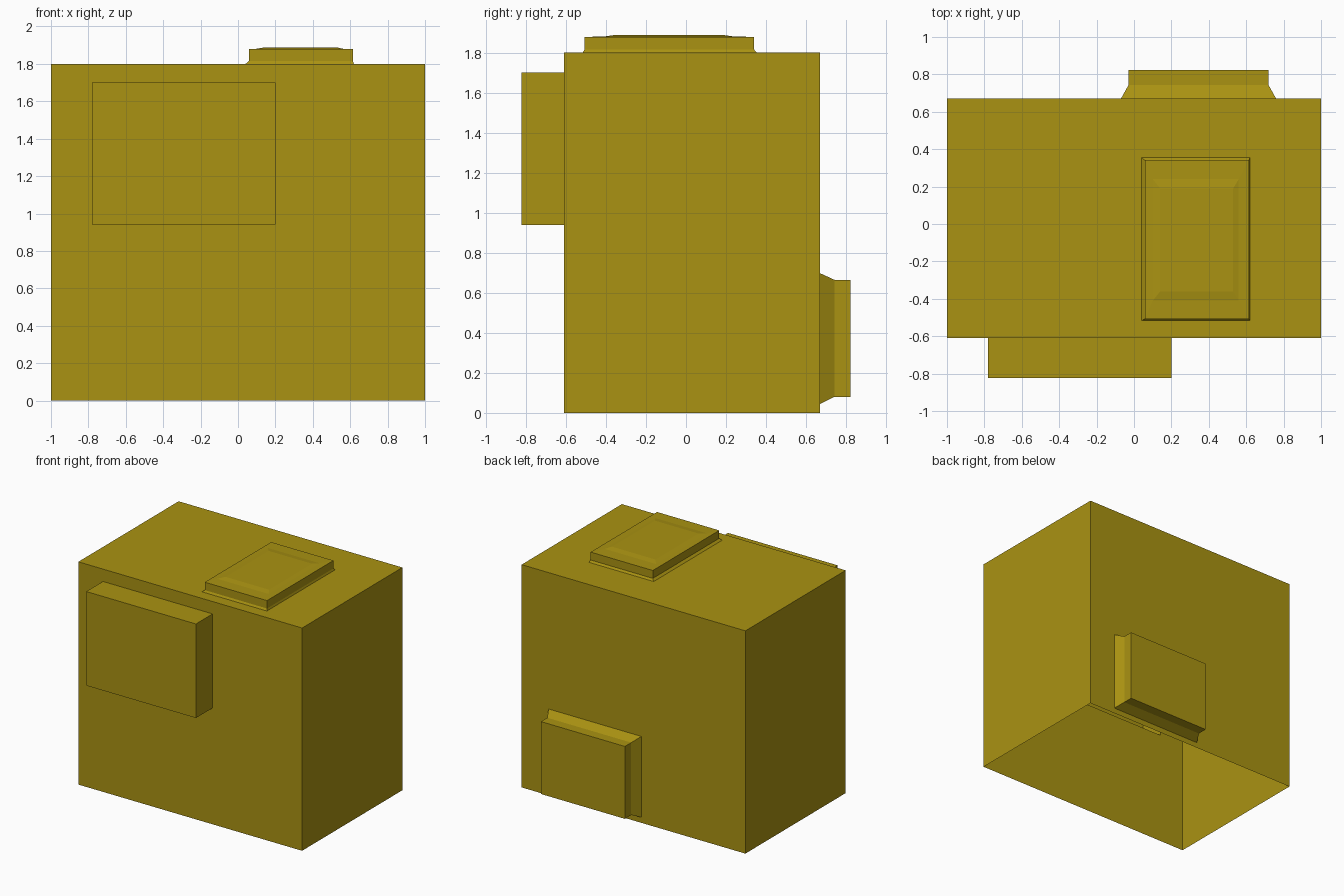
import bpy, bmesh

if "Cube" in bpy.data.objects:
    bpy.data.objects.remove(bpy.data.objects["Cube"])

mat = bpy.data.materials.new("olive")
mat.diffuse_color = (0.40, 0.29, 0.006, 1)
mat.use_nodes = True
mat.node_tree.nodes["Principled BSDF"].inputs["Base Color"].default_value = mat.diffuse_color

X, Y0, Y1, H = 1.0, -0.61, 0.67, 1.80


def stepped_wall(name, place, rings, cap=True):
    """Bridge nested rectangles (u0, u1, v0, v1, depth) into a hollow flat-faced shell."""
    bm = bmesh.new()
    loops = []
    for u0, u1, v0, v1, d in rings:
        corners = ((u0, v0), (u1, v0), (u1, v1), (u0, v1))
        loops.append([bm.verts.new(place(u, v, d)) for u, v in corners])
    for a, b in zip(loops, loops[1:]):
        for i in range(4):
            j = (i + 1) % 4
            bm.faces.new((a[i], a[j], b[j], b[i]))
    if cap:
        bm.faces.new(loops[-1])
    # Turn the faces outward: the cap must look along the depth axis
    bm.normal_update()
    axis = place(0, 0, 1) - place(0, 0, 0)
    if bm.faces[:][-1].normal.dot(axis) < 0:
        bmesh.ops.reverse_faces(bm, faces=bm.faces[:])
    mesh = bpy.data.meshes.new(name)
    bm.to_mesh(mesh)
    bm.free()
    mesh.materials.append(mat)
    obj = bpy.data.objects.new(name, mesh)
    bpy.context.collection.objects.link(obj)
    return obj


from mathutils import Vector

# Front wall with straight raised block
stepped_wall("front_wall", lambda u, v, d: Vector((u, d * -1 + Y0, v)), [
    (-X, X, 0, H, 0),
    (-0.78, 0.20, 0.94, 1.70, 0),
    (-0.78, 0.20, 0.94, 1.70, 0.213)])

# Back wall with flared block near the bottom
stepped_wall("back_wall", lambda u, v, d: Vector((u, Y1 + d, v)), [
    (-X, X, 0, H, 0),
    (-0.07, 0.76, 0.045, 0.698, 0),
    (-0.03, 0.72, 0.08, 0.665, 0.072),
    (-0.03, 0.72, 0.08, 0.665, 0.153)])

# Top wall with low hatch and slightly raised centre
stepped_wall("top_wall", lambda u, v, d: Vector((u, v, H + d)), [
    (-X, X, Y0, Y1, 0),
    (0.04, 0.62, -0.517, 0.355, 0),
    (0.058, 0.614, -0.507, 0.341, 0.015),
    (0.058, 0.614, -0.507, 0.341, 0.079),
    (0.10, 0.56, -0.41, 0.24, 0.081),
    (0.14, 0.53, -0.36, 0.19, 0.088)])

# Plain side walls; the underside stays open
for side, s in (("left", -1), ("right", 1)):
    stepped_wall(side + "_wall", lambda u, v, d, s=s: Vector((s * (X + d), u, v)),
                 [(Y0, Y1, 0, H, 0)])
